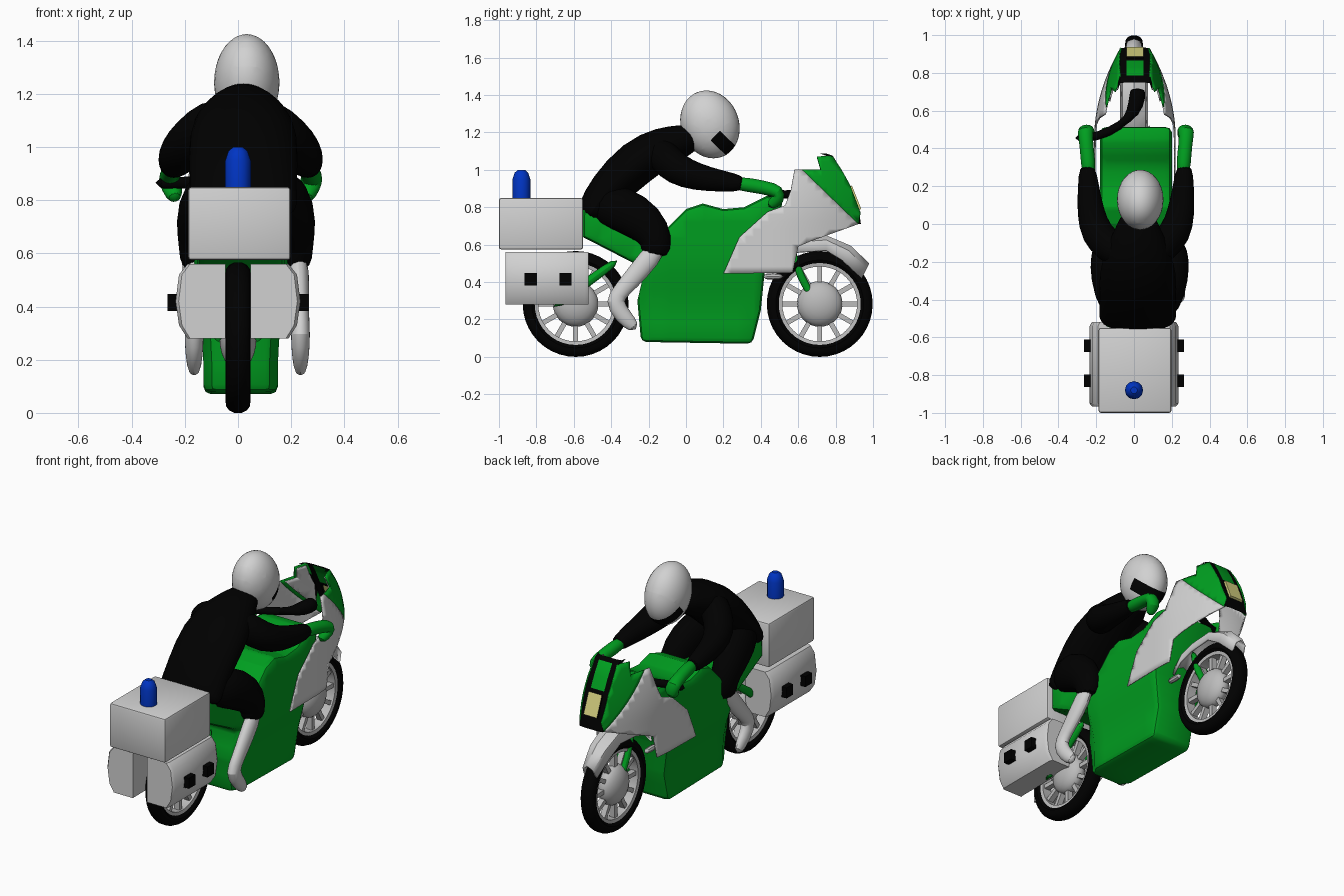
import bpy, bmesh
from math import sin, cos, pi, radians
from mathutils import Vector, Matrix

cube = bpy.data.objects.get("Cube")
if cube:
    bpy.data.objects.remove(cube)
made = []


def material(name, *rgb):
    m = bpy.data.materials.new(name)
    m.use_nodes = True
    m.diffuse_color = (*rgb, 1)
    m.node_tree.nodes["Principled BSDF"].inputs["Base Color"].default_value = (*rgb, 1)
    return m


WHITE = material("white", 0.64, 0.64, 0.64)
GREY = material("wheel_grey", 0.5, 0.5, 0.5)
GREEN = material("green", 0, 0.34, 0.014)
BLACK = material("black", 0, 0, 0)
BLUE = material("blue", 0, 0.035, 0.55)
YELLOW = material("lamp_yellow", 0.68, 0.65, 0.22)


def finish(name, bm, *mats):
    bmesh.ops.recalc_face_normals(bm, faces=bm.faces)
    me = bpy.data.meshes.new(name)
    bm.to_mesh(me)
    bm.free()
    for m in mats:
        me.materials.append(m)
    ob = bpy.data.objects.new(name, me)
    bpy.context.collection.objects.link(ob)
    made.append(ob)
    return ob


def loft(rows, wrap=True, loop=False):
    """Skin rows of points; wrap closes each row, loop joins the last row to the first."""
    bm = bmesh.new()
    vs = [[bm.verts.new(p) for p in r] for r in rows]
    n = len(rows[0])
    for i in range(len(vs) if loop else len(vs) - 1):
        a, b = vs[i], vs[(i + 1) % len(vs)]
        for j in range(n if wrap else n - 1):
            k = (j + 1) % n
            bm.faces.new((a[j], a[k], b[k], b[j]))
    if wrap and not loop:
        bm.faces.new(vs[0])
        bm.faces.new(vs[-1])
    return bm


def bevel(bm, width):
    bmesh.ops.recalc_face_normals(bm, faces=bm.faces)
    edges = [e for e in bm.edges if e.calc_face_angle(0) > radians(75)]
    bmesh.ops.bevel(bm, geom=edges, offset=width, segments=2, profile=0.5,
                    affect='EDGES', clamp_overlap=True)


def tube(name, mat, path, flat=1.0, sides=12):
    """Rounded limb along (x, y, z, radius) points; flat scales the sideways radius."""
    pts = [Vector(p[:3]) for p in path]
    rows = []
    for i, p in enumerate(pts):
        t = (pts[min(i + 1, len(pts) - 1)] - pts[max(i - 1, 0)]).normalized()
        ref = Vector((0, 0, 1)) if abs(t.x) > 0.8 else Vector((1, 0, 0))
        u = (ref - t * ref.dot(t)).normalized()
        v, r = t.cross(u), path[i][3] * 1.03
        rows.append([p + u * r * flat * cos(a) + v * r * sin(a)
                     for a in (2 * pi * k / sides for k in range(sides))])
    ob = finish(name, loft(rows), mat)
    mod = ob.modifiers.new("smooth", 'SUBSURF')
    mod.levels = mod.render_levels = 1


def lathe(name, mat, profile, centre, axis, closed=False, steps=32):
    """Turn (radius, height) points about the x or z axis."""
    rows = []
    for k in range(steps):
        c, s = cos(2 * pi * k / steps), sin(2 * pi * k / steps)
        rows.append([Vector(centre) + (Vector((h, r * c, r * s)) if axis == 'X'
                     else Vector((r * c, r * s, h))) for r, h in profile])
    bm = loft(rows, wrap=closed, loop=True)
    bmesh.ops.remove_doubles(bm, verts=bm.verts, dist=0.0005)
    finish(name, bm, mat)


def box(name, mat, centre, size, width=0.0):
    bm = bmesh.new()
    bmesh.ops.create_cube(bm, size=1, matrix=Matrix.Translation(centre) @ Matrix.Diagonal((*size, 1)))
    if width:
        bevel(bm, width)
    finish(name, bm, mat)


def side_shape(outline):
    bm = bmesh.new()
    bm.faces.new([bm.verts.new((0, y, z)) for y, z in outline])
    return bm


def slice_up(bm, step):
    for axis in ((0, 1, 0), (0, 0, 1)):
        for k in range(-10, 30):
            bmesh.ops.bisect_plane(bm, geom=bm.verts[:] + bm.edges[:] + bm.faces[:],
                                   plane_co=Vector(axis) * (k * step + 0.003), plane_no=axis)


# Wheels
for label, wy in (("rear", -0.59), ("front", 0.715)):
    hub = (0, wy, 0.283)
    half = [(0.215, 0.03), (0.235, 0.047), (0.258, 0.045), (0.274, 0.033), (0.283, 0.014)]
    lathe(label + "_tyre", BLACK, half + [(r, -x) for r, x in reversed(half)], hub, 'X', True, 40)
    lathe(label + "_rim", GREY, [(0.2, 0.03), (0.222, 0.034), (0.222, -0.034), (0.2, -0.03)],
          hub, 'X', True, 40)
    lathe(label + "_hub", GREY, [(0.122 * sin(a), 0.07 * cos(a)) for a in (pi * k / 12 for k in range(13))],
          hub, 'X')
    bm = bmesh.new()
    for k in range(12):
        bmesh.ops.create_cube(bm, size=1, matrix=Matrix.Translation(hub) @ Matrix.Rotation(k * pi / 6, 4, 'X')
                              @ Matrix.Translation((0, 0, 0.15)) @ Matrix.Diagonal((0.035, 0.026, 0.11, 1)))
    finish(label + "_spokes", bm, GREY)

# Main body with tank, belly and tail: a rounded slab, then widened by height
bm = side_shape([(-0.24, 0.08), (0.355, 0.07), (0.4, 0.25), (0.42, 0.45), (0.48, 0.65), (0.52, 0.85),
                 (0.43, 0.86), (0.31, 0.8), (0.2, 0.79), (0.09, 0.82), (0, 0.79), (-0.1, 0.69),
                 (-0.3, 0.7), (-0.55, 0.82), (-0.55, 0.64), (-0.22, 0.47), (-0.26, 0.3)])
new = bmesh.ops.extrude_face_region(bm, geom=bm.faces[:], use_keep_orig=True)["geom"]
top = [g for g in new if isinstance(g, bmesh.types.BMVert)]
for v in bm.verts:
    v.co.x = 0.14 if v in top else -0.14
bevel(bm, 0.028)
slice_up(bm, 0.09)
for v in bm.verts:
    wide = 0.14 + 0.05 * min(1, max(0, (v.co.z - 0.25) / 0.25)) - (0.025 if v.co.y < -0.2 else 0)
    v.co.x = 0.01 + v.co.x * wide / 0.14
finish("body", bm, GREEN)

# Fairing sides: white lower panel, green upper panel and its white lining
white_panel = [(0.2, 0.445), (0.57, 0.45), (0.6, 0.59), (0.67, 0.62), (0.92, 0.71), (0.62, 1.0),
               (0.58, 1.0), (0.56, 0.89), (0.53, 0.81), (0.435, 0.775), (0.285, 0.64)]
green_panel = [(0.62, 1.0), (0.92, 0.71), (0.932, 0.77), (0.875, 0.92), (0.83, 1.0),
               (0.78, 1.075), (0.7, 1.07), (0.72, 1.0)]
lining = [(0.65, 0.99), (0.89, 0.76), (0.86, 0.91), (0.77, 1.06), (0.71, 1.06), (0.73, 0.99)]
for side, s in (("left", 1), ("right", -1)):
    for name, mat, shape, inset in (("fairing", WHITE, white_panel, 0), ("upper_fairing", GREEN, green_panel, 0),
                                    ("fairing_lining", WHITE, lining, 0.012)):
        bm = side_shape(shape)
        slice_up(bm, 0.04)
        for v in bm.verts:
            y, z = v.co.y, v.co.z
            wide = 0.212 - 0.6 * max(0, y - 0.45) ** 2 - 0.57 * max(0, z - 0.72) ** 2
            v.co.x = 0.005 + s * (max(0.068, wide) - inset)
        mod = finish(f"{side}_{name}", bm, mat).modifiers.new("thickness", 'SOLIDIFY')
        mod.thickness, mod.offset = 0.008, 0

# Nose strip with screen, raised headlamp and black border wrapping onto the sides
strip = [(0.75, 1.088), (0.785, 1.075), (0.83, 1.0), (0.865, 0.93), (0.875, 0.91),
         (0.925, 0.785), (0.935, 0.71)]
bm = loft([[(x + 0.005, y - back, z) for x, back in
            ((-0.09, 0.035), (-0.08, 0.005), (-0.046, 0), (0.046, 0), (0.08, 0.005), (0.09, 0.035))]
           for y, z in strip], wrap=False)
lamp = []
for f in bm.faces:
    c = f.calc_center_median()
    if abs(c.x - 0.005) < 0.04:
        f.material_index = 1 if 0.93 < c.z < 1.07 else 2 if 0.78 < c.z < 0.91 else 0
        if f.material_index == 2:
            lamp.append(f)
raised = bmesh.ops.extrude_face_region(bm, geom=lamp)["geom"]
bmesh.ops.translate(bm, vec=(0, 0.012, 0.006), verts=[g for g in raised if isinstance(g, bmesh.types.BMVert)])
bmesh.ops.delete(bm, geom=lamp, context='FACES_ONLY')
finish("nose", bm, BLACK, GREEN, YELLOW)

# Front mudguard
ridge = [(0.44, 0.55, 1), (0.5, 0.61, 1), (0.6, 0.64, 1), (0.75, 0.65, 1), (0.88, 0.595, 0.9), (0.98, 0.5, 0.6)]
bm = loft([[(x * k, y - d * 0.5 * (y > 0.8), z - d) for x, d in
            ((-0.075, 0.08), (-0.06, 0.025), (0, 0), (0.06, 0.025), (0.075, 0.08))]
           for y, z, k in ridge], wrap=False)
guard = finish("front_mudguard", bm, WHITE)
guard.modifiers.new("thickness", 'SOLIDIFY').thickness = 0.012

# Top box and beacon
box("top_box", WHITE, (0.005, -0.775, 0.712), (0.385, 0.45, 0.275), 0.012)
lathe("beacon", BLUE, [(0.048, 0), (0.048, 0.1), (0.036, 0.135), (0.018, 0.15), (0, 0.15)],
      (0, -0.88, 0.85), 'Z', steps=12)

# Parts repeated on both sides
section = [(0.05, 0.28), (0.19, 0.28), (0.222, 0.33), (0.235, 0.42), (0.222, 0.52), (0.19, 0.56), (0.05, 0.56)]
for side, s in (("left", 1), ("right", -1)):
    finish(side + "_pannier", loft([[(s * x * k, y, z) for x, z in section] for y, k in
                                    ((-0.965, 0.95), (-0.95, 1), (-0.54, 1), (-0.52, 0.95))]), WHITE)
    for label, y in (("rear", -0.83), ("front", -0.645)):
        box(f"{side}_{label}_catch", BLACK, (s * 0.245, y, 0.415), (0.04, 0.065, 0.065))
    tube(side + "_swingarm", GREEN, [(s * 0.075, -0.36, 0.52, 0.025), (s * 0.075, -0.5, 0.42, 0.025),
                                     (s * 0.075, -0.72, 0.258, 0.032)], sides=8)
    tube(side + "_fork", GREEN, [(s * 0.025, 0.56, 0.6, 0.022), (s * 0.025, 0.61, 0.42, 0.022),
                                 (s * 0.025, 0.7, 0.285, 0.022)], sides=8)
    tube(side + "_brace", GREY, [(s * 0.08, 0.4, 0.43, 0.02), (s * 0.08, 0.53, 0.43, 0.02)], sides=8)

    # Rider limbs
    def limb(name, mat, centre, path, flat=1.0):
        tube(f"{side}_{name}", mat, [(centre + s * x, y, z, r) for x, y, z, r in path], flat)

    limb("arm", BLACK, 0.01, [(0.06, -0.17, 1.12, 0.085), (0.14, -0.12, 1.07, 0.09), (0.21, -0.05, 1.0, 0.088),
                              (0.24, 0.06, 0.96, 0.074), (0.252, 0.2, 0.938, 0.056), (0.258, 0.32, 0.925, 0.043)])
    limb("glove", GREEN, 0.01, [(0.25, 0.25, 0.93, 0.03), (0.252, 0.32, 0.922, 0.04), (0.262, 0.42, 0.905, 0.036),
                                (0.27, 0.5, 0.885, 0.042), (0.258, 0.5, 0.845, 0.042),
                                (0.245, 0.44, 0.8, 0.024)])
    limb("thigh", BLACK, 0.03, [(0.1, -0.49, 0.83, 0.1), (0.15, -0.35, 0.8, 0.125), (0.175, -0.21, 0.715, 0.115),
                                (0.182, -0.15, 0.62, 0.088), (0.188, -0.17, 0.53, 0.075)], 0.8)
    limb("lower_leg", WHITE, 0.035, [(0.19, -0.14, 0.6, 0.06), (0.195, -0.25, 0.46, 0.055), (0.2, -0.34, 0.36, 0.046),
                                     (0.2, -0.39, 0.3, 0.053), (0.2, -0.34, 0.22, 0.048),
                                     (0.2, -0.265, 0.145, 0.032)], 0.7)

# Rider torso
spine = [(-0.52, 0.75, 0.2, 0.07), (-0.5, 0.78, 0.21, 0.085), (-0.43, 0.88, 0.205, 0.11), (-0.26, 1.05, 0.215, 0.13),
         (-0.11, 1.13, 0.165, 0.11), (0, 1.16, 0.11, 0.085), (0.07, 1.19, 0.08, 0.06)]
rows = []
for i, (y, z, rx, r) in enumerate(spine):
    a, b = spine[max(i - 1, 0)], spine[min(i + 1, len(spine) - 1)]
    up = Vector((0, a[1] - b[1], b[0] - a[0])).normalized()
    rows.append([Vector((0.02 + rx * cos(q), y, z)) + up * r * sin(q) for q in
                 (2 * pi * k / 16 for k in range(16))])
torso = finish("torso", loft(rows), BLACK)
torso.modifiers.new("smooth", 'SUBSURF').levels = 1

# Helmet with visor cut into its surface
centre = Vector((0.033, 0.128, 1.243))
bm = bmesh.new()
bmesh.ops.create_uvsphere(bm, u_segments=32, v_segments=20, radius=1, matrix=Matrix.Translation(centre)
                          @ Matrix.Rotation(radians(21), 4, 'X') @ Matrix.Diagonal((0.123, 0.155, 0.185, 1)))
across, ahead = Vector((0, 0.69, 0.72)), Vector((0, 0.72, -0.69))
for normal, d in ((across, -0.06), (across, 0.012), (ahead, 0.062)):
    bmesh.ops.bisect_plane(bm, geom=bm.verts[:] + bm.edges[:] + bm.faces[:],
                           plane_co=centre + normal * d, plane_no=normal)
for f in bm.faces:
    p = f.calc_center_median() - centre
    f.material_index = int(-0.06 < p.dot(across) < 0.012 and p.dot(ahead) > 0.062)
finish("helmet", bm, WHITE, BLACK)

# Handlebar
tube("handlebar", BLACK, [(-0.315, 0.455, 0.865, 0.026), (-0.2, 0.455, 0.865, 0.021), (-0.07, 0.52, 0.87, 0.027),
                          (0.0, 0.59, 0.87, 0.04), (0.02, 0.68, 0.87, 0.044), (0.02, 0.72, 0.87, 0.04)])

# Smooth shading with sharp edges kept
bpy.ops.object.select_all(action='DESELECT')
for ob in made:
    ob.select_set(True)
bpy.context.view_layer.objects.active = made[0]
bpy.ops.object.shade_smooth_by_angle(angle=radians(40))
